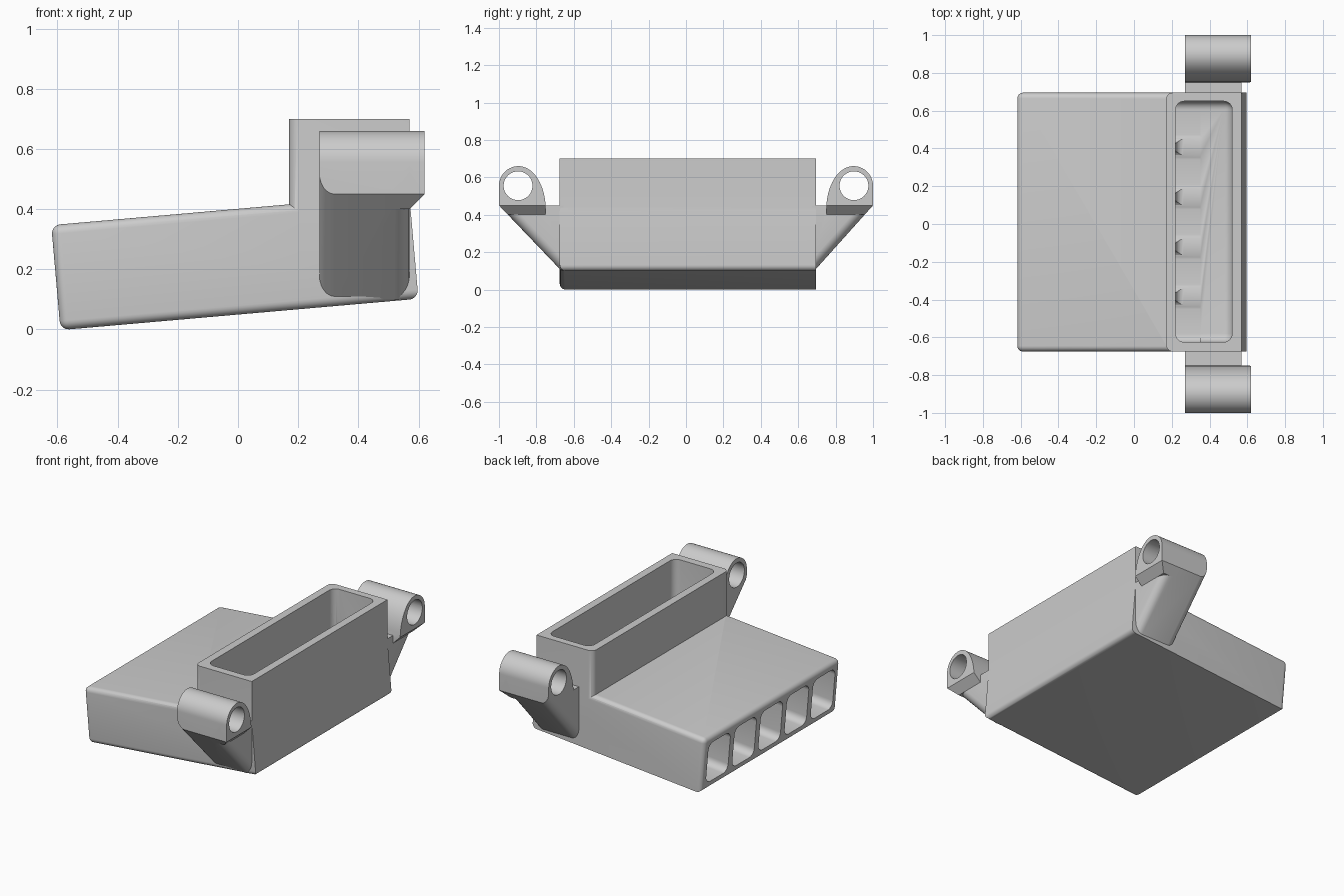
import bpy, bmesh
from math import sin, cos, pi, tan, radians
from mathutils import Matrix, Vector

if "Cube" in bpy.data.objects:
    bpy.data.objects.remove(bpy.data.objects["Cube"])

grey = bpy.data.materials.new("light grey")
grey.use_nodes = True
grey.diffuse_color = (0.6, 0.6, 0.6, 1)
grey.node_tree.nodes["Principled BSDF"].inputs["Base Color"].default_value = (0.6, 0.6, 0.6, 1)

TILT = radians(5)
FRONT, BACK = -0.675, 0.695          # outer side walls
LENGTH, HEIGHT, WALL = 1.194, 0.35, 0.045


def prism(profile, x0, x1):
    """Extrude a (y, z) profile along x."""
    bm = bmesh.new()
    face = bm.faces.new([bm.verts.new((x0, y, z)) for y, z in profile])
    new = bmesh.ops.extrude_face_region(bm, geom=[face])["geom"]
    bmesh.ops.translate(bm, vec=(x1 - x0, 0, 0),
                        verts=[v for v in new if isinstance(v, bmesh.types.BMVert)])
    bmesh.ops.recalc_face_normals(bm, faces=bm.faces)
    return bm


def rect(y0, y1, z0, z1):
    return [(y0, z0), (y1, z0), (y1, z1), (y0, z1)]


def round_edges(bm, radius, rule):
    """Round the edges whose middle and direction satisfy the rule."""
    edges = []
    for e in bm.edges:
        a, b = (v.co for v in e.verts)
        if rule((a + b) / 2, (b - a).normalized()):
            edges.append(e)
    bmesh.ops.bevel(bm, geom=edges, offset=radius, segments=6, profile=0.5, affect='EDGES')


def slice_off(bm, point, normal):
    """Remove everything beyond a plane and cap the cut."""
    geom = bm.verts[:] + bm.edges[:] + bm.faces[:]
    bmesh.ops.bisect_plane(bm, geom=geom, plane_co=point, plane_no=normal, clear_outer=True)
    bmesh.ops.holes_fill(bm, edges=[e for e in bm.edges if e.is_boundary])


def finish(bm, name, matrix=Matrix()):
    bm.transform(matrix)
    bmesh.ops.recalc_face_normals(bm, faces=bm.faces)
    mesh = bpy.data.meshes.new(name)
    bm.to_mesh(mesh)
    bm.free()
    mesh.materials.append(grey)
    ob = bpy.data.objects.new(name, mesh)
    bpy.context.collection.objects.link(ob)
    return ob


def combine(ob, other, operation):
    mod = ob.modifiers.new("combine", 'BOOLEAN')
    mod.operation, mod.solver, mod.object = operation, 'EXACT', other
    bpy.context.view_layer.objects.active = ob
    bpy.ops.object.modifier_apply(modifier=mod.name)
    bpy.data.objects.remove(other)


def smooth(ob):
    bpy.ops.object.select_all(action='DESELECT')
    ob.select_set(True)
    bpy.context.view_layer.objects.active = ob
    bpy.ops.object.shade_smooth_by_angle(angle=radians(30))


# Tilted duct body: rounded except the far upright corners and back lower edge
tilt = Matrix.Translation((-0.59, 0, -0.002)) @ Matrix.Rotation(-TILT, 4, 'Y')
bm = prism(rect(FRONT, BACK, 0, HEIGHT), 0, LENGTH)
round_edges(bm, 0.03, lambda m, d: not (abs(d.z) > 0.5 and m.x > 1)
            and not (abs(d.x) > 0.5 and m.y > 0 and m.z < 0.1)
            and not (abs(d.y) > 0.5 and m.x > 1 and m.z > 0.1))
body = finish(bm, "duct_body", tilt)

# Upright inlet collar, rounded on the duct side
bm = prism(rect(FRONT, BACK, 0.25, 0.7), 0.17, 0.57)
round_edges(bm, 0.035, lambda m, d: abs(d.z) > 0.5 and m.x < 0.3)
combine(body, finish(bm, "inlet_collar"), 'UNION')

# Inlet cavity with a floor parallel to the duct
bm = prism(rect(FRONT + 0.05, BACK - 0.045, 0.12, 0.9), 0.22, 0.52)
for v in bm.verts:
    if v.co.z < 0.5:
        v.co.z += (v.co.x - 0.22) * tan(TILT)
round_edges(bm, 0.045, lambda m, d: m.z < 0.6)
combine(body, finish(bm, "inlet_cavity"), 'DIFFERENCE')

# Five outlet channels
pitch, width = 0.264, 0.222
for i in range(5):
    y = FRONT + 0.047 + i * pitch
    bm = prism(rect(y, y + width, WALL, HEIGHT - WALL), -0.1, 0.95)
    round_edges(bm, 0.045, lambda m, d: abs(d.x) > 0.5)
    combine(body, finish(bm, "channel", tilt), 'DIFFERENCE')
smooth(body)


# Side brackets, each a sloped gusset carrying a tube
def bracket(name, side, wall):
    cy, cz = 0.895, 0.555
    outline = []
    for i in range(33):
        a = pi * i / 32
        if a <= pi / 2:
            outline.append((cy + 0.105 * cos(a), cz + 0.105 * sin(a)))
        else:
            outline.append((cy + 0.145 * cos(a), 0.43 + 0.23 * sin(a)))
    flip = lambda pts: [(side * y, z) for y, z in pts]
    slope = Vector((1 - wall, 0.34))
    at = lambda t: (wall + slope.x * t, 0.11 + slope.y * t)

    # Gusset with its sloped edges rounded
    inner = wall - 0.02
    web = [(1, 0.1)] + outline[:-1] + [(0.75, 0.45), (inner, 0.45), (inner, 0.1)]
    ob = finish(prism(flip(web), 0.27, 0.57), name)
    bm = prism(flip([at(-0.3), at(1.8), (wall - 0.3, 1.2)]), 0.27, 0.57)
    run = Vector((0, side * slope.x, slope.y)).normalized()
    round_edges(bm, 0.05, lambda m, d: abs(d.dot(run)) > 0.99)
    combine(ob, finish(bm, "wedge"), 'INTERSECT')

    # Overhanging tube end with a chamfered underside
    bm = prism(flip([(1, 0.4)] + outline + [(0.75, 0.4)]), 0.5, 0.62)
    slice_off(bm, (0.62, 0, 0.45), (1, 0, -1))
    slice_off(bm, (0, side, 0.45), (0, side * slope.y, -slope.x))
    combine(ob, finish(bm, "tube_end"), 'UNION')

    # Pin hole
    hole = [(cy + 0.003 + 0.077 * cos(2 * pi * i / 48), cz + 0.077 * sin(2 * pi * i / 48))
            for i in range(48)]
    combine(ob, finish(prism(flip(hole), 0.1, 0.8), "pin_hole"), 'DIFFERENCE')
    smooth(ob)


bracket("front_bracket", -1, -FRONT)
bracket("back_bracket", 1, BACK)
